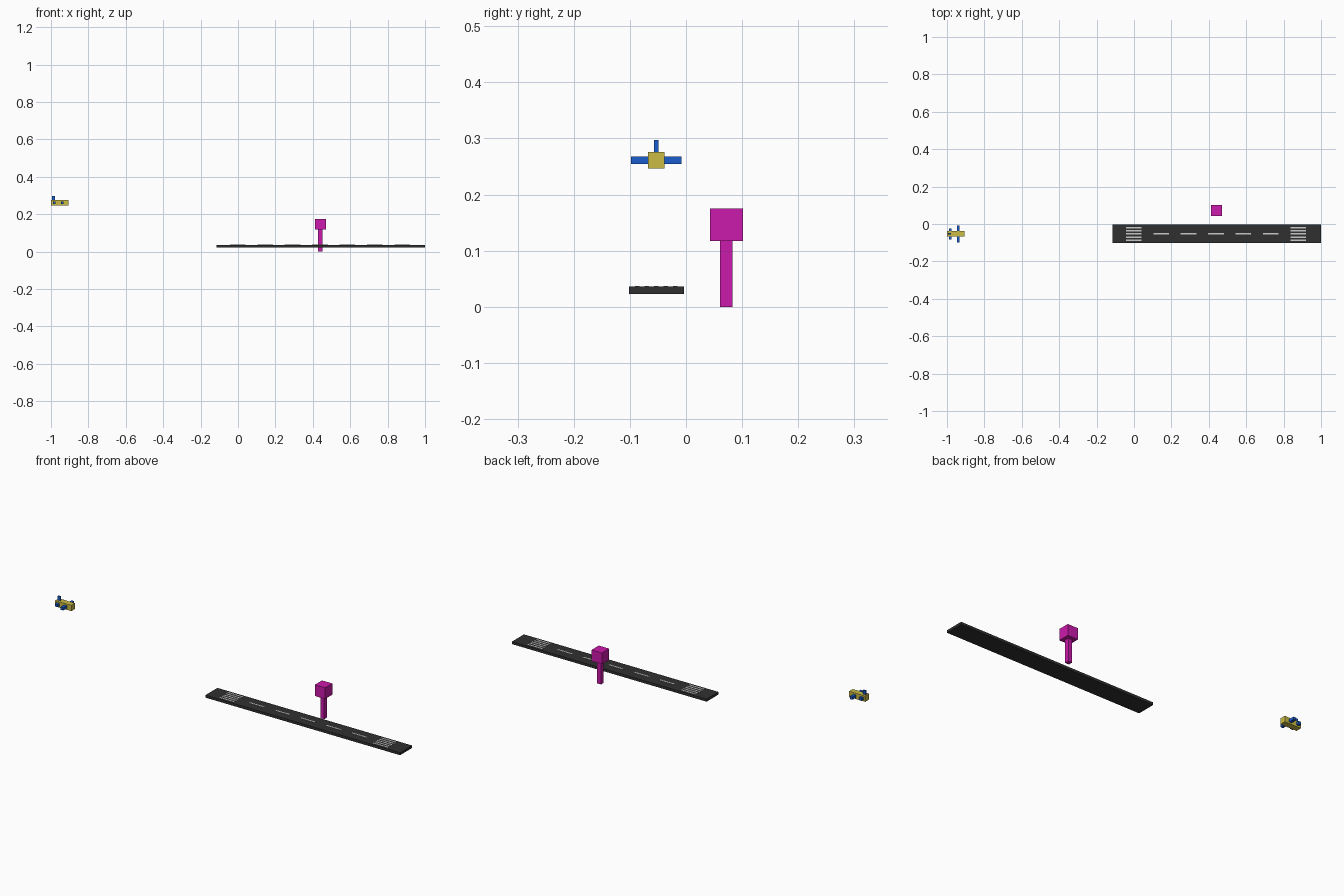
import bpy

if "Cube" in bpy.data.objects:
    bpy.data.objects.remove(bpy.data.objects["Cube"])


def material(name, rgb):
    m = bpy.data.materials.new(name)
    m.diffuse_color = (*rgb, 1)
    m.use_nodes = True
    m.node_tree.nodes["Principled BSDF"].inputs["Base Color"].default_value = m.diffuse_color
    return m


YELLOW = material("yellow", (0.60, 0.50, 0.06))
BLUE = material("blue", (0.01, 0.11, 0.62))
MAGENTA = material("magenta", (0.60, 0.01, 0.41))
ASPHALT = material("asphalt", (0.03, 0.03, 0.03))
PAINT = material("paint", (0.55, 0.55, 0.55))


def box(name, x, y, z, mat):
    """Box from (min, max) pairs on each axis."""
    spans = (x, y, z)
    bpy.ops.mesh.primitive_cube_add(size=1, location=[(a + b) / 2 for a, b in spans])
    ob = bpy.context.object
    ob.name = name
    ob.scale = [b - a for a, b in spans]
    bpy.ops.object.transform_apply(location=False, rotation=False, scale=True)
    ob.data.materials.append(mat)
    return ob


def around(c, half):
    return (c - half, c + half)


AXIS_Y = -0.053   # shared centre line of runway and plane
MID_X = 0.438     # middle of the runway markings

# Runway slab
box("runway", (-0.115, 1.0), around(AXIS_Y, 0.049), (0.023, 0.036), ASPHALT)

# Painted markings: five centre dashes, and a set of threshold bars at each end
for i in range(-3, 4):
    x = around(MID_X + i * 0.1465, 0.042)
    rows = range(-2, 3) if abs(i) == 3 else [0]
    for j in rows:
        y = around(AXIS_Y + j * 0.0168, 0.004)
        box("threshold_bar" if abs(i) == 3 else "centre_dash", x, y, (0.030, 0.0373), PAINT)

# Control tower
box("tower_shaft", around(0.44, 0.011), around(0.072, 0.011), (0.0, 0.118), MAGENTA)
box("tower_cab", around(0.44, 0.0295), around(0.072, 0.0295), (0.117, 0.175), MAGENTA)

# Airplane
box("fuselage", (-1.0, -0.907), around(AXIS_Y, 0.015), (0.246, 0.276), YELLOW)
box("main_wing", around(-0.940, 0.0075), around(AXIS_Y, 0.045), (0.254, 0.268), BLUE)
box("tail_wing", around(-0.982, 0.0075), around(AXIS_Y, 0.030), (0.254, 0.268), BLUE)
box("tail_fin", around(-0.986, 0.0075), around(AXIS_Y, 0.0037), (0.262, 0.297), BLUE)
